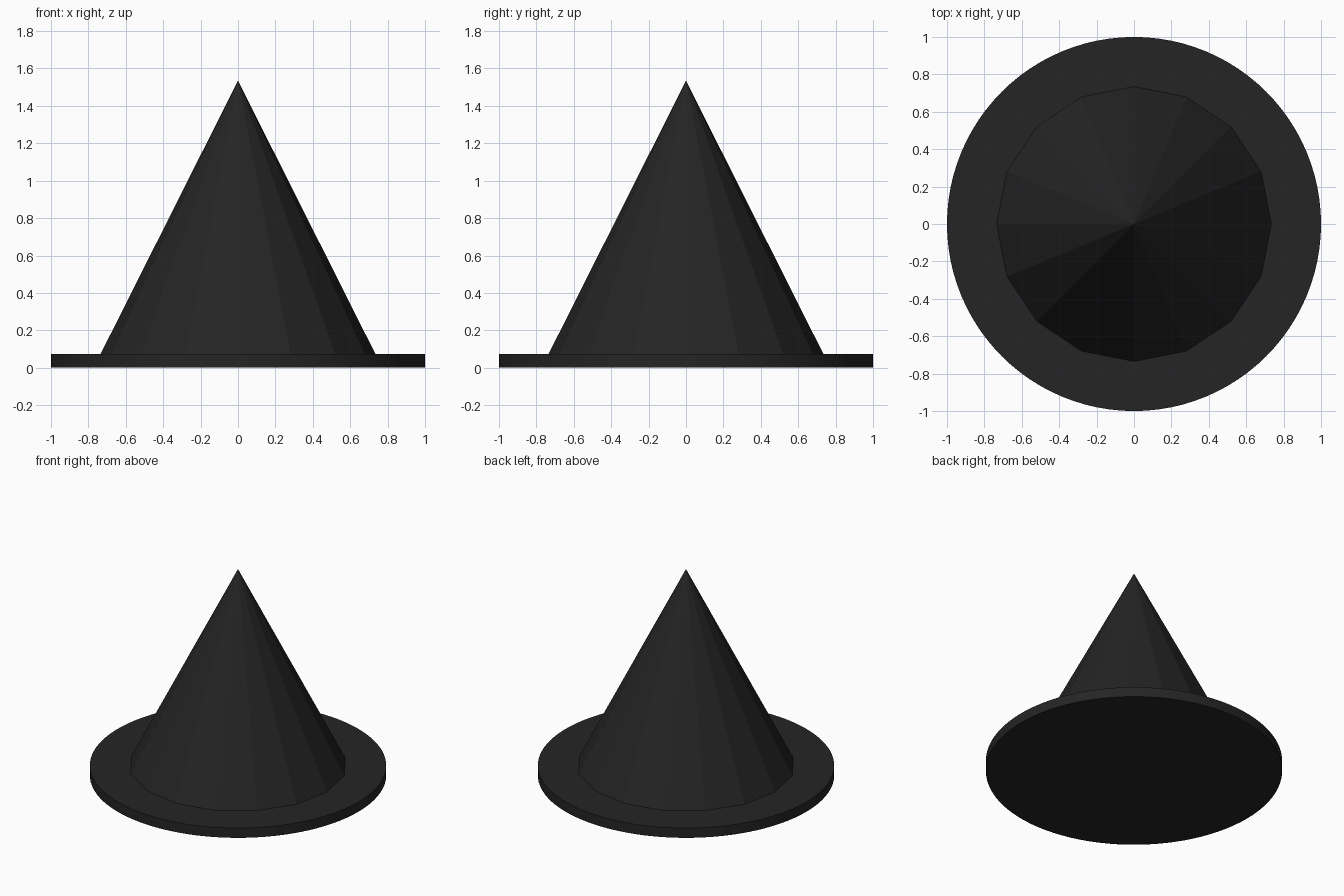
import bpy
import math

cube = bpy.data.objects.get("Cube")
if cube:
    bpy.data.objects.remove(cube, do_unlink=True)

BRIM_TOP = 0.073
PEAK = 1.535

# Single charcoal colour
charcoal = bpy.data.materials.new("charcoal black")
charcoal.use_nodes = True
colour = (0.018, 0.018, 0.018, 1)
charcoal.diffuse_color = colour
charcoal.node_tree.nodes["Principled BSDF"].inputs["Base Color"].default_value = colour


def finish(name):
    obj = bpy.context.object
    obj.name = name
    obj.data.name = name
    obj.data.materials.append(charcoal)
    return obj


# Wide round brim
bpy.ops.mesh.primitive_cylinder_add(vertices=96, radius=1, depth=BRIM_TOP,
                                    location=(0, 0, BRIM_TOP / 2))
finish("brim")
bpy.ops.object.shade_smooth_by_angle(angle=math.radians(30))

# Faceted pointed crown, standing on the brim
height = PEAK - BRIM_TOP
bpy.ops.mesh.primitive_cone_add(vertices=16, radius1=0.735, radius2=0, depth=height,
                                end_fill_type='NOTHING',
                                location=(0, 0, BRIM_TOP + height / 2))
finish("crown")
bpy.ops.object.shade_flat()
